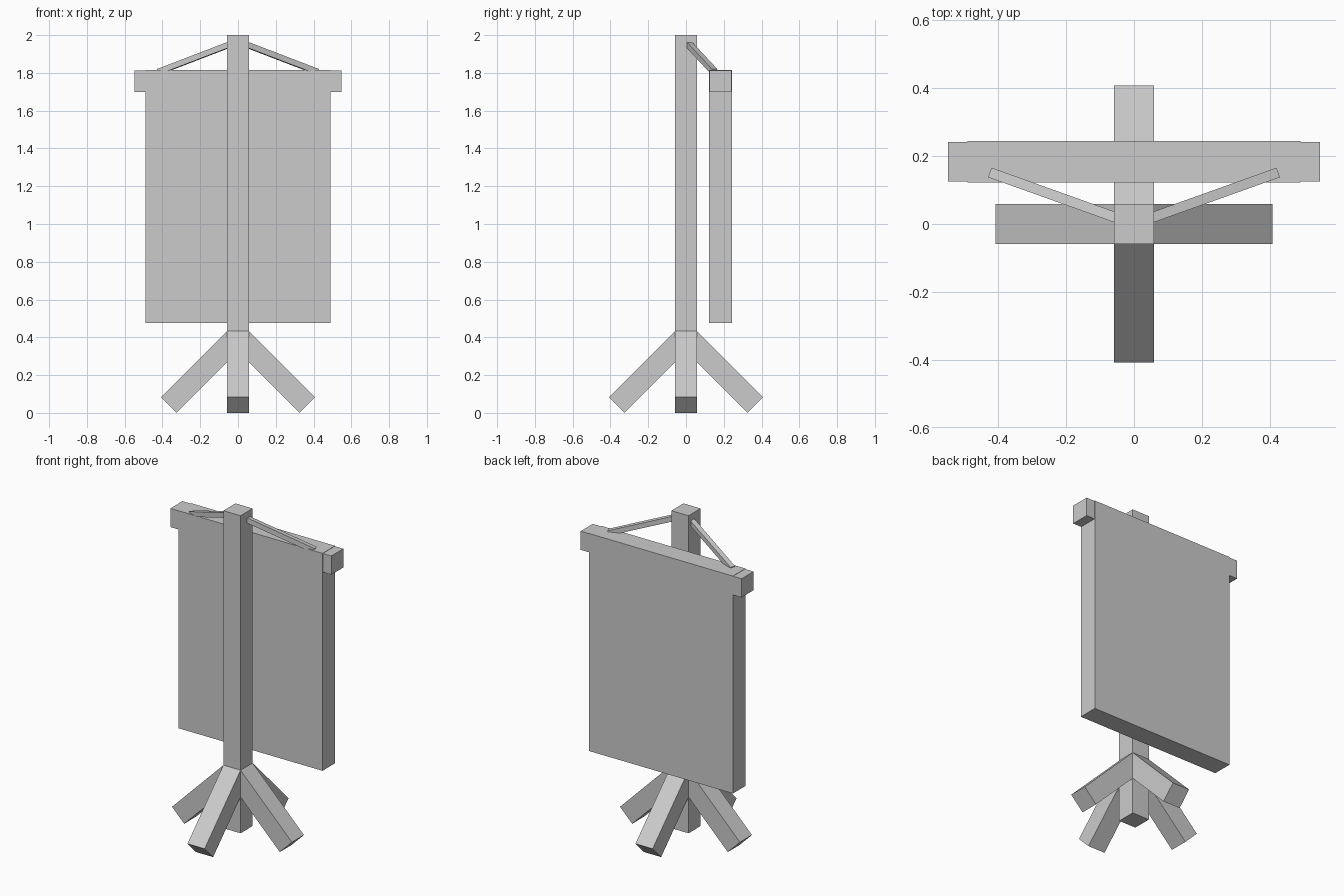
import bpy
import math
from mathutils import Matrix, Vector

cube = bpy.data.objects.get("Cube")
if cube:
    bpy.data.objects.remove(cube, do_unlink=True)

# Single grey material
grey = bpy.data.materials.new("plain grey")
grey.use_nodes = True
colour = (0.6, 0.6, 0.6, 1)
grey.diffuse_color = colour
grey.node_tree.nodes["Principled BSDF"].inputs["Base Color"].default_value = colour


def add_block(name, matrix, size):
    """Box of the given size, placed by a matrix."""
    bpy.ops.mesh.primitive_cube_add(size=1)
    obj = bpy.context.object
    obj.name = name
    obj.data.name = name
    obj.data.transform(matrix @ Matrix.Diagonal((*size, 1)))
    obj.data.materials.append(grey)
    return obj


def box(name, low, high):
    """Upright box between two corners."""
    low, high = Vector(low), Vector(high)
    return add_block(name, Matrix.Translation((low + high) / 2), high - low)


def beam(name, start, end, width):
    """Square beam between two points, kept level about its own axis."""
    start, end = Vector(start), Vector(end)
    axis = end - start
    x = axis.normalized()
    y = Vector((0, 0, 1)).cross(x).normalized()
    turn = Matrix((x, y, x.cross(y))).transposed().to_4x4()
    place = Matrix.Translation((start + end) / 2) @ turn
    return add_block(name, place, (axis.length, width, width))


# Upright post
W = 0.117
H = W / 2
box("post", (-H, -H, 0.045), (H, H, 2))

# Hanging cloth and its crossbar
box("banner_cloth", (-0.49, 0.122, 0.476), (0.49, 0.244, 1.815))
box("crossbar", (-0.548, 0.125, 1.698), (0.548, 0.242, 1.813))

# Four splayed feet around the post
for i, side in enumerate(("left", "back", "right", "front")):
    a = i * math.pi / 2
    r = 0.367
    beam("foot_" + side, (0, 0, 0.409),
         (r * math.cos(a), r * math.sin(a), 0.042), W)

# Stays from the post head to the crossbar
for s, side in ((1, "left"), (-1, "right")):
    beam("stay_" + side, (0, 0, 1.967), (s * 0.42, 0.15, 1.806), 0.03)
